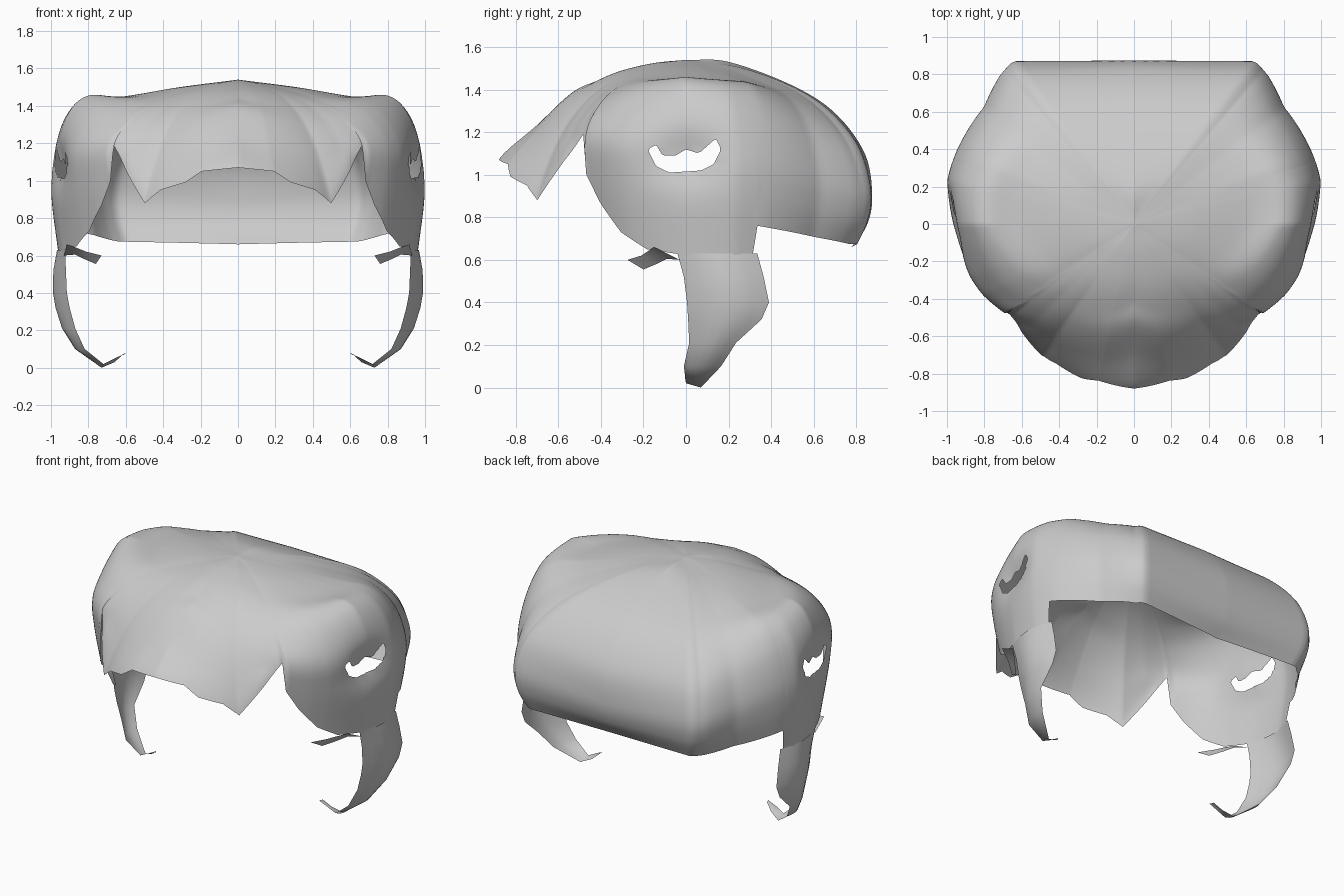
import bpy, bmesh, math
from mathutils import Vector
from mathutils.geometry import intersect_point_line

if "Cube" in bpy.data.objects:
    bpy.data.objects.remove(bpy.data.objects["Cube"])


def table(keys, a):
    """Linear lookup in a list of (angle, value)."""
    for (a0, v0), (a1, v1) in zip(keys, keys[1:]):
        if a <= a1:
            f = (a - a0) / (a1 - a0)
            return v0 + (v1 - v0) * f
    return keys[-1][1]


# Plan outline radius by angle (0 = front, 90 = side, 180 = back)
PLAN = [(0, .88), (13, .89), (31, .865), (45, .84), (56, .835), (65, .886),
        (72, .915), (86, .96), (103, 1.025), (128, 1.02), (138, 1.075), (143, 1.09)]

# Height of the hairline by angle
HEM = [(0, 1.07), (13, 1.05), (19, .99), (29, .95), (35.5, .88), (54, 1.19),
       (55.5, 1.0), (61, .87), (69, .73), (78, .65), (91, .62),
       (108.5, .62), (109.5, .76), (140, .675), (180, .66)]

# Meridian profiles: (radius fraction, height) from crown to hem
CROWN = Vector((0, 1.54))
PROFILES = [(ang, [CROWN] + [Vector(p) for p in pts]) for ang, pts in [
    (0, [(.17, 1.525), (.34, 1.49), (.48, 1.44), (.61, 1.385), (.8, 1.23), (1, 1.07), (1, .95)]),
    (35, [(.2, 1.52), (.42, 1.47), (.6, 1.39), (.75, 1.28), (.88, 1.12), (1, .88), (1, .7)]),
    (46, [(.22, 1.515), (.46, 1.465), (.66, 1.39), (.82, 1.29), (.92, 1.18), (1, 1.03), (1, .7)]),
    (56, [(.25, 1.51), (.5, 1.46), (.72, 1.4), (.88, 1.32), (1, 1.19), (.99, 1), (.9, .65)]),
    (90, [(.32, 1.5), (.63, 1.45), (.82, 1.455), (.93, 1.36), (1, 1.15), (1, .95), (.96, .6)]),
    (112, [(.3, 1.5), (.6, 1.45), (.8, 1.42), (.92, 1.3), (.99, 1.1), (1, .9), (.96, .6)]),
    (140, [(.3, 1.5), (.58, 1.41), (.77, 1.3), (.92, 1.14), (.99, .95), (.98, .8), (.91, .65)]),
    (180, [(.23, 1.53), (.57, 1.42), (.8, 1.29), (.96, 1.1), (1, .9), (.97, .76), (.88, .65)]),
]]


def spline(pts, t):
    """Catmull-Rom point, t from 0 to len(pts) - 1."""
    i = min(int(t), len(pts) - 2)
    f = t - i
    b, c = pts[i], pts[i + 1]
    a = pts[i - 1] if i else b * 2 - c
    d = pts[i + 2] if i + 2 < len(pts) else c * 2 - b
    return (b * 2 + (c - a) * f + (a * 2 - b * 5 + c * 4 - d) * f * f
            + (b * 3 - a - c * 3 + d) * f ** 3) / 2


def meridian(a, rows):
    pts = [table([(ang, p[i]) for ang, p in PROFILES], a) for i in range(8)]
    hem, s = table(HEM, a), math.radians(a)
    radius = -.875 / math.cos(s) if a > 143.4 else table(PLAN, a)   # flat back
    lo, hi = 3.0, 7.0                      # find where the profile meets the hem
    for _ in range(30):
        mid = (lo + hi) / 2
        lo, hi = (mid, hi) if spline(pts, mid).y > hem else (lo, mid)
    out = []
    for i in range(rows + 1):
        r, z = spline(pts, lo * i / rows)
        p = Vector((r * radius * math.sin(s), -r * radius * math.cos(s), z))
        if p.x > .6:                       # hollow around the ear
            p.x -= .05 * math.exp(-(p.y / .17) ** 2 - ((z - 1.08) / .12) ** 2)
        out.append(p)
    return out


def grid(bm, lines):
    vs = [[bm.verts.new(p) for p in line] for line in lines]
    for a, b in zip(vs, vs[1:]):
        for i in range(len(a) - 1):
            bm.faces.new((a[i], a[i + 1], b[i + 1], b[i]))


def finish(name, bm):
    bmesh.ops.remove_doubles(bm, verts=bm.verts, dist=.0005)
    bmesh.ops.recalc_face_normals(bm, faces=bm.faces)
    if sum(f.normal.x * f.calc_area() for f in bm.faces) < 0:
        bmesh.ops.reverse_faces(bm, faces=bm.faces)
    me = bpy.data.meshes.new(name)
    bm.to_mesh(me)
    bm.free()
    me.shade_smooth()
    ob = bpy.data.objects.new(name, me)
    bpy.context.collection.objects.link(ob)
    m = ob.modifiers.new("mirror", 'MIRROR')
    m.merge_threshold = .002


# Hair cap
bm = bmesh.new()
angles = sorted({i * 1.5 for i in range(121)} | {float(a) for a, _ in HEM})
grid(bm, [meridian(a, 72) for a in angles])
bmesh.ops.remove_doubles(bm, verts=bm.verts, dist=.0005)

# Crescent ear opening (y, z)
EAR = [Vector((y, z, 0)) for y, z in [
    (-.18, 1.12), (-.14, 1.14), (-.11, 1.09), (-.05, 1.09), (0, 1.12), (.06, 1.10),
    (.14, 1.17), (.165, 1.12), (.13, 1.05), (.07, 1.02), (-.08, 1.01), (-.14, 1.04)]]
EDGES = list(zip(EAR, EAR[1:] + EAR[:1]))


def inside(y, z):
    hit = False
    for p, q in EDGES:
        if (p.y > z) != (q.y > z) and y < p.x + (z - p.y) * (q.x - p.x) / (q.y - p.y):
            hit = not hit
    return hit


def snap(y, z):
    best = []
    for p, q in EDGES:
        v = Vector((y, z, 0))
        c, f = intersect_point_line(v, p, q)
        c = p.lerp(q, max(0, min(1, f)))
        best.append(((c - v).length, c.x, c.y))
    return min(best)[1:]


hole = []
for f in bm.faces:
    c = f.calc_center_median()
    if c.x > .6 and inside(c.y, c.z):
        hole.append(f)
rim = {v for f in hole for v in f.verts}
bmesh.ops.delete(bm, geom=hole, context='FACES')
for v in rim:
    if v.is_valid:
        v.co.y, v.co.z = snap(v.co.y, v.co.z)
finish("hair_cap", bm)

# Curved sideburn: (z, front x, front y, rear x, rear y)
BURN = [(.63, .925, -.04, .93, .335), (.52, .92, -.01, .935, .365),
        (.4, .915, .005, .94, .39), (.32, .9, .01, .94, .355),
        (.21, .87, .015, .93, .235), (.1, .82, -.01, .86, .165),
        (0, .72, 0, .73, .07), (.03, .66, -.005, .66, .045), (.075, .6, -.005, .61, .02)]
bm = bmesh.new()
lines = []
for z, x0, y0, x1, y1 in BURN:
    p, q = Vector((x0, y0, z + (.02 if z < .05 else 0))), Vector((x1, y1, z))
    bulge = .04 if z > .6 else .16 * (y1 - y0)
    lines.append([p.lerp(q, i / 6) + Vector((bulge * math.sin(math.pi * i / 6), 0, 0))
                  for i in range(7)])
grid(bm, lines)
finish("sideburn", bm)

# Small tuft curling inward in front of the sideburn
bm = bmesh.new()
grid(bm, [[(.915, -.15, .66), (.93, -.03, .6)], [(.86, -.18, .64), (.87, -.09, .605)],
          [(.81, -.21, .62), (.82, -.14, .58)], [(.73, -.275, .6), (.76, -.2, .555)]])
finish("temple_tuft", bm)
